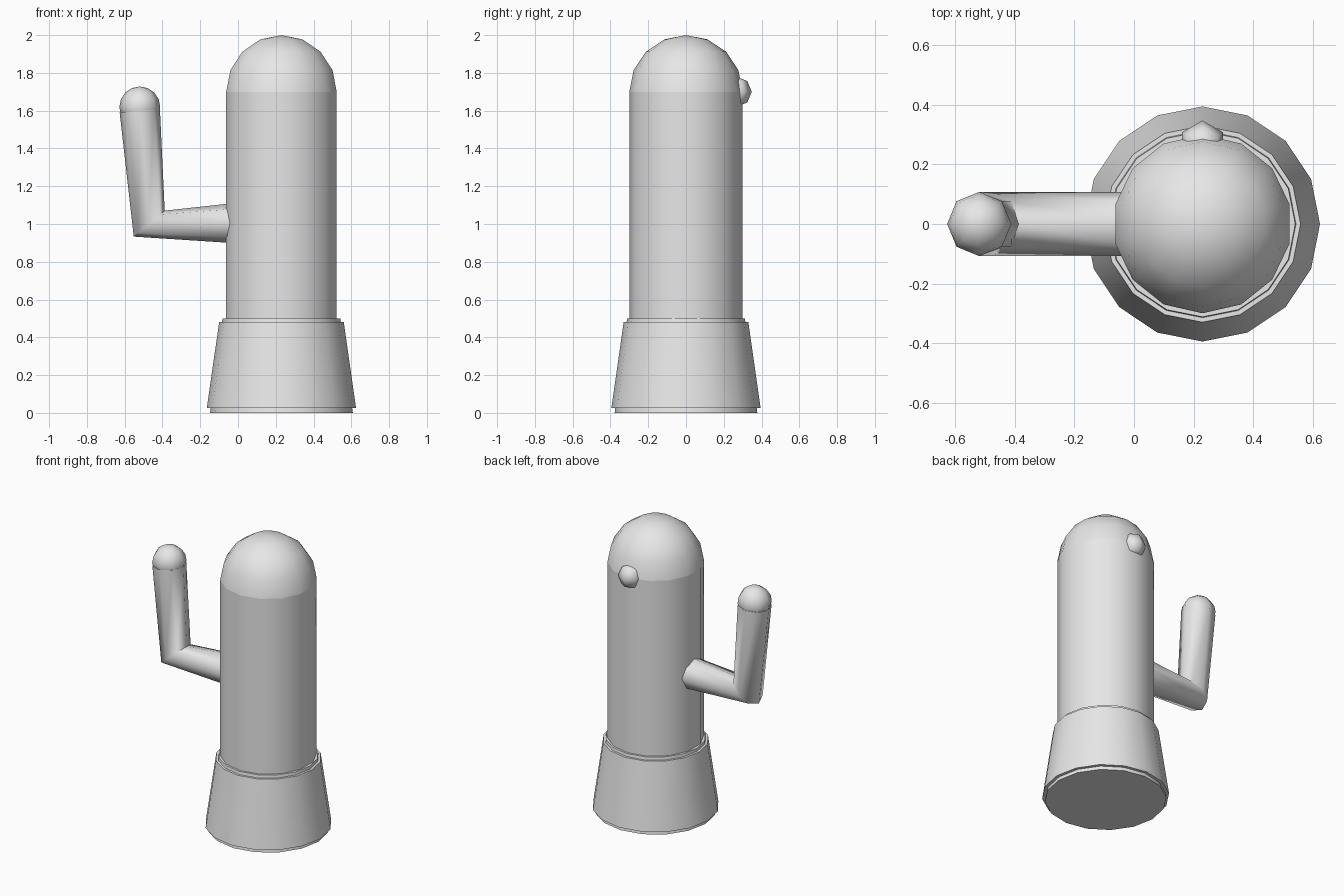
import bpy, bmesh, math
from mathutils import Vector

if "Cube" in bpy.data.objects:
    bpy.data.objects.remove(bpy.data.objects["Cube"])

grey = bpy.data.materials.new("light_grey")
grey.diffuse_color = (0.8, 0.8, 0.8, 1)
grey.use_nodes = True
grey.node_tree.nodes["Principled BSDF"].inputs["Base Color"].default_value = grey.diffuse_color


def loft(name, rings, sides, phase=0.0, y=0.0):
    """Skin rings of (x, z, radius, tilt in degrees); radius 0 makes a pole, open ends are capped."""
    bm = bmesh.new()
    loops = []
    for x, z, r, tilt in rings:
        t = math.radians(tilt)
        c, u, v = Vector((x, y, z)), Vector((math.cos(t), 0, math.sin(t))), Vector((0, 1, 0))
        if r < 1e-6:
            loops.append([bm.verts.new(c)])
            continue
        angles = [math.radians(phase) + math.tau * i / sides for i in range(sides)]
        loops.append([bm.verts.new(c + r * (math.cos(a) * u + math.sin(a) * v)) for a in angles])
    for a, b in zip(loops, loops[1:]):
        for i in range(sides):
            j = (i + 1) % sides
            quad = [a[i % len(a)], a[j % len(a)], b[j % len(b)], b[i % len(b)]]
            bm.faces.new(list(dict.fromkeys(quad)))
    for end in (loops[0], loops[-1]):
        if len(end) > 1:
            bm.faces.new(end)
    bmesh.ops.recalc_face_normals(bm, faces=bm.faces)
    mesh = bpy.data.meshes.new(name)
    bm.to_mesh(mesh)
    bm.free()
    mesh.materials.append(grey)
    ob = bpy.data.objects.new(name, mesh)
    bpy.context.collection.objects.link(ob)
    bpy.ops.object.select_all(action='DESELECT')
    ob.select_set(True)
    bpy.context.view_layer.objects.active = ob
    bpy.ops.object.shade_smooth_by_angle(angle=math.radians(70))
    return ob


def ball(x, z, r, steps, start=-90):
    """Rings of a sphere from latitude start up to the top pole."""
    lats = [math.radians(start + (90 - start) * i / steps) for i in range(steps + 1)]
    return [(x, z + r * math.sin(a), r * math.cos(a), 0) for a in lats]


CX = 0.23

# Pot: inner body showing at foot and lip, with a thick outer shell
loft("pot_inner", [(CX, 0, 0.378, 0), (CX, 0.5, 0.312, 0)], 16)
loft("pot_shell", [(CX, 0.025, 0.395, 0), (CX, 0.48, 0.33, 0)], 16)

# Trunk and its rounded top
loft("trunk", [(CX, 0.45, 0.3, 0), (CX, 1.7, 0.3, 0)], 14, 90)
loft("trunk_dome", ball(CX, 1.7, 0.3, 4, 0), 14, 90)

# Bent arm and its rounded tip
loft("arm", [(-0.01, 1.005, 0.107, 90), (-0.47, 1.002, 0.107, 40), (-0.52, 1.6, 0.107, 4.8)], 8)
loft("arm_tip", ball(-0.52, 1.62, 0.108, 8), 8)

# Small bud on the back of the trunk
loft("bud", ball(CX, 1.7, 0.08, 4), 6, 90, 0.268)
